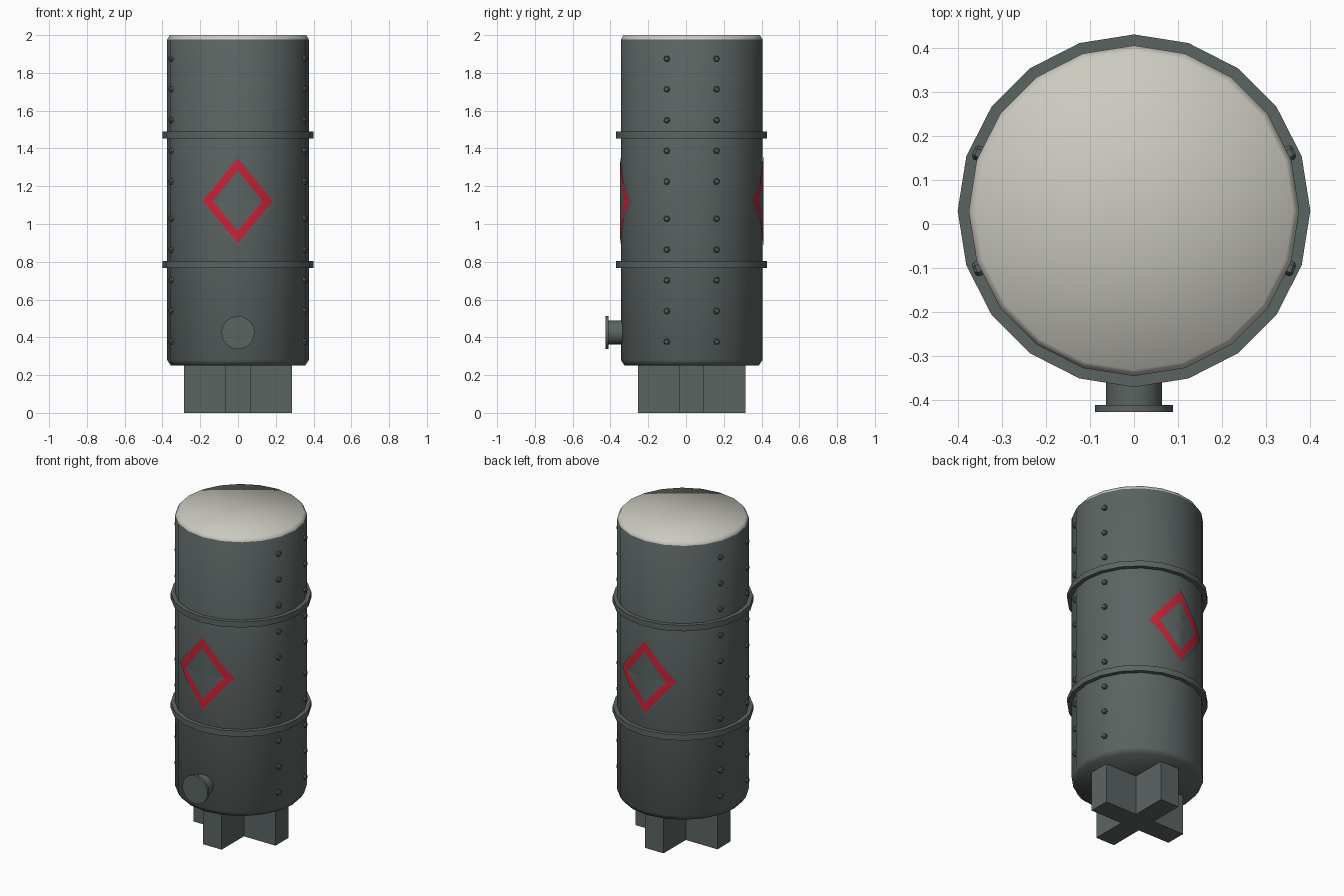
import bpy, bmesh, math
from mathutils import Matrix, Vector

if "Cube" in bpy.data.objects:
    bpy.data.objects.remove(bpy.data.objects["Cube"])

CY = 0.03      # y of the tank axis
N = 20         # sides of the tank
R = 0.375


def mat(name, rgb):
    m = bpy.data.materials.new(name)
    m.diffuse_color = (*rgb, 1)
    m.use_nodes = True
    m.node_tree.nodes["Principled BSDF"].inputs["Base Color"].default_value = m.diffuse_color
    return m


GREY = mat("dark_grey", (0.105, 0.128, 0.124))
CREAM = mat("pale_cream", (0.60, 0.59, 0.53))
RED = mat("warning_red", (0.58, 0.017, 0.038))


def finish(name, bm, mats, smooth=None):
    me = bpy.data.meshes.new(name)
    bm.to_mesh(me)
    bm.free()
    ob = bpy.data.objects.new(name, me)
    bpy.context.collection.objects.link(ob)
    for m in mats:
        me.materials.append(m)
    for p in me.polygons:
        p.use_smooth = smooth == "all"
    if smooth == "angle":
        bpy.ops.object.select_all(action='DESELECT')
        ob.select_set(True)
        bpy.context.view_layer.objects.active = ob
        bpy.ops.object.shade_smooth_by_angle(angle=math.radians(35))
    return ob


def lathe(bm, profile, n, mtx=Matrix(), closed=False):
    """Revolve (radius, height) points around z; open profiles get caps."""
    rings = [[bm.verts.new(mtx @ Vector((r * math.sin(2 * math.pi * i / n),
                                         -r * math.cos(2 * math.pi * i / n), z)))
              for i in range(n)] for r, z in profile]
    pairs = list(zip(rings, rings[1:]))
    if closed:
        pairs.append((rings[-1], rings[0]))
    for a, b in pairs:
        for i in range(n):
            j = (i + 1) % n
            bm.faces.new((a[i], a[j], b[j], b[i]))
    if not closed:
        for ring, z, flip in ((rings[0], profile[0][1], True), (rings[-1], profile[-1][1], False)):
            c = bm.verts.new(mtx @ Vector((0, 0, z)))
            for i in range(n):
                a, b = ring[i], ring[(i + 1) % n]
                bm.faces.new((b, a, c) if flip else (a, b, c))


axis = Matrix.Translation((0, CY, 0))

# tank body with small chamfers and a pale lid
bm = bmesh.new()
lathe(bm, [(0.355, 0.25), (R, 0.28), (R, 1.977), (0.361, 2.0)], N, axis)
for f in bm.faces:
    if f.calc_center_median().z > 1.98:
        f.material_index = 1
finish("tank_body", bm, [GREY, CREAM], "all")

# hoops
for name, z in (("lower_hoop", 0.785), ("upper_hoop", 1.471)):
    bm = bmesh.new()
    lathe(bm, [(0.36, z - 0.018), (0.40, z - 0.018), (0.40, z + 0.018), (0.36, z + 0.018)],
          N, axis, closed=True)
    finish(name, bm, [GREY], "angle")

# plus-shaped foot
a, b = 0.065, 0.285
outline = [(a, a), (a, b), (-a, b), (-a, a), (-b, a), (-b, -a),
           (-a, -a), (-a, -b), (a, -b), (a, -a), (b, -a), (b, a)]
bm = bmesh.new()
base = bm.faces.new([bm.verts.new((x, y + CY, 0)) for x, y in outline])
ext = bmesh.ops.extrude_face_region(bm, geom=[base])
bmesh.ops.translate(bm, vec=(0, 0, 0.255),
                    verts=[v for v in ext["geom"] if isinstance(v, bmesh.types.BMVert)])
bmesh.ops.recalc_face_normals(bm, faces=bm.faces)
finish("cross_foot", bm, [GREY])

# drain pipe and flange on the front
bm = bmesh.new()
out = Matrix.Translation((0, CY, 0.425)) @ Matrix.Rotation(math.radians(90), 4, 'X')
lathe(bm, [(0.064, 0.33), (0.064, 0.441), (0.088, 0.441), (0.088, 0.457)], 16, out)
finish("drain_pipe", bm, [GREY], "angle")

# four columns of rivets
bm = bmesh.new()
for side in (0, 180):
    for ang in (-20.3, 20.3):
        for half in (0.377, 1.225):
            for i in range(5):
                m = (Matrix.Translation((0, CY, half + i * 0.1625))
                     @ Matrix.Rotation(math.radians(side + ang), 4, 'Z')
                     @ Matrix.Rotation(math.radians(90), 4, 'Y'))
                lathe(bm, [(0.017, 0.362), (0.017, 0.382), (0.011, 0.388)], 6, m)
finish("rivets", bm, [GREY])


# warning diamonds wrapped on the facets, front and back
def wrap(x, z):
    r, step = 0.380, 2 * math.pi / N
    for k in range(4):
        x0, x1 = r * math.sin(k * step), r * math.sin((k + 1) * step)
        if abs(x) <= x1:
            t = (abs(x) - x0) / (x1 - x0)
            y = r * ((1 - t) * math.cos(k * step) + t * math.cos((k + 1) * step))
            return Vector((x, -y, z))


def diamond_ring(s):
    w, h = 0.198 * s, 0.24 * s
    knee = 0.1174
    fr = [0, 0.3, min(knee / w, 0.9) if w > 0 else 0.6, 0.95]
    pts = [(w * f, h * (1 - f)) for f in fr] + [(w, 0)]
    right = pts + [(x, -z) for x, z in reversed(pts[:-1])]
    return right + [(-x, z) for x, z in reversed(right[1:-1])]


for name, turn in (("front_diamond", 0), ("back_diamond", math.pi)):
    bm = bmesh.new()
    m = axis @ Matrix.Rotation(turn, 4, 'Z')
    rings = [[bm.verts.new(m @ wrap(x, 1.122 + z)) for x, z in diamond_ring(s)]
             for s in (1.0, 0.94, 0.665, 0.3)]
    n = len(rings[0])
    for k, (p, q) in enumerate(zip(rings, rings[1:])):
        for i in range(n):
            j = (i + 1) % n
            f = bm.faces.new((p[j], p[i], q[i], q[j]))
            f.material_index = 1 if k == 1 else 0
    c = bm.verts.new(m @ wrap(0, 1.122))
    for i in range(n):
        bm.faces.new((rings[-1][(i + 1) % n], rings[-1][i], c))
    bmesh.ops.recalc_face_normals(bm, faces=bm.faces)
    bm.normal_update()
    ref = Vector((0, -1 if turn == 0 else 1, 0))
    if sum(f.normal.dot(ref) for f in bm.faces) < 0:
        bmesh.ops.reverse_faces(bm, faces=bm.faces)
    finish(name, bm, [GREY, RED], "all")
